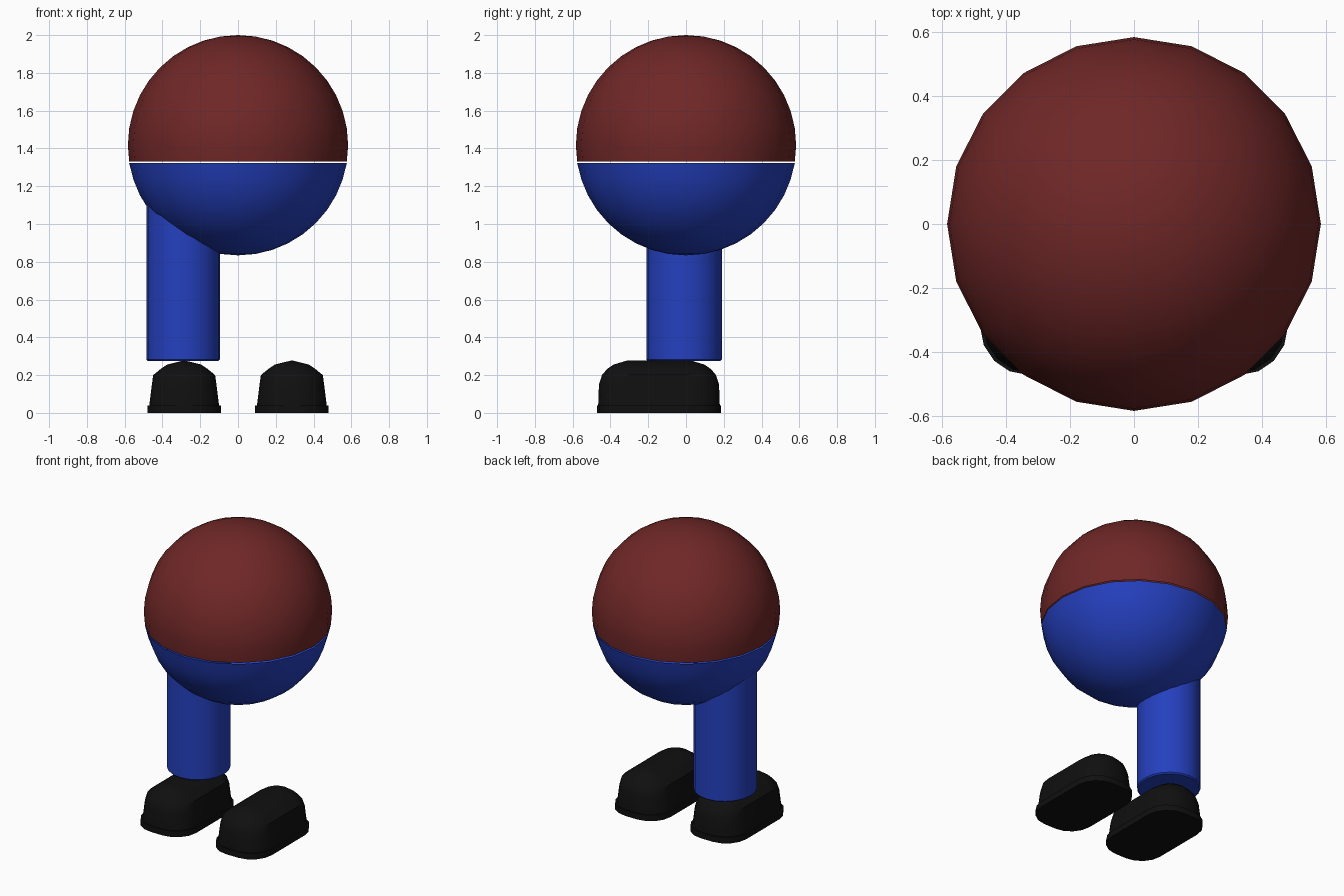
import bpy, bmesh, math

if "Cube" in bpy.data.objects:
    bpy.data.objects.remove(bpy.data.objects["Cube"])


def material(name, rgb):
    m = bpy.data.materials.new(name)
    m.diffuse_color = (*rgb, 1)
    m.use_nodes = True
    m.node_tree.nodes["Principled BSDF"].inputs["Base Color"].default_value = m.diffuse_color
    return m


RED = material("dark red", (0.16, 0.02, 0.02))
BLUE = material("blue", (0.018, 0.051, 0.52))
BLACK = material("black", (0.005, 0.005, 0.005))


def loft(name, rings, mat, cap_start=False, cap_end=False, angle=35):
    """Skin a list of equally sized point rings, ordered bottom to top."""
    bm = bmesh.new()
    loops = [[bm.verts.new(p) for p in ring] for ring in rings]
    n = len(loops[0])
    for a, b in zip(loops, loops[1:]):
        for i in range(n):
            j = (i + 1) % n
            bm.faces.new((a[i], a[j], b[j], b[i]))
    if cap_start:
        bm.faces.new(loops[0][::-1])
    if cap_end:
        bm.faces.new(loops[-1])
    bmesh.ops.remove_doubles(bm, verts=bm.verts, dist=0.0001)
    bmesh.ops.recalc_face_normals(bm, faces=bm.faces)
    me = bpy.data.meshes.new(name)
    bm.to_mesh(me)
    bm.free()
    me.materials.append(mat)
    ob = bpy.data.objects.new(name, me)
    bpy.context.collection.objects.link(ob)
    bpy.ops.object.select_all(action='DESELECT')
    ob.select_set(True)
    bpy.context.view_layer.objects.active = ob
    bpy.ops.object.shade_smooth_by_angle(angle=math.radians(angle))
    return ob


def ellipse(cx, cy, z, rx, ry, n=20):
    return [(cx + rx * math.cos(2 * math.pi * i / n),
             cy + ry * math.sin(2 * math.pi * i / n), z) for i in range(n)]


def rounded_rect(cx, cy, z, hx, hy, radius, steps=4):
    r = min(radius, hx)
    pts = []
    for q, (sx, sy) in enumerate(((1, 1), (-1, 1), (-1, -1), (1, -1))):
        for s in range(steps + 1):
            a = math.pi / 2 * (q + s / steps)
            pts.append((cx + sx * (hx - r) + r * math.cos(a),
                        cy + sy * (hy - r) + r * math.sin(a), z))
    return pts


# Round body split into two shells with a hairline seam between them
R, CZ = 0.583, 1.417


def shell(name, first, last, mat, lift):
    rings = []
    for deg in range(first, last + 1, 9):
        a = math.radians(deg)
        r = R * math.cos(a)
        z = CZ + R * math.sin(a) + (lift if deg == -9 else 0)
        rings.append(ellipse(0, 0, z, r, r))
    loft(name, rings, mat)


shell("lower_body", -90, -9, BLUE, -0.004)
shell("upper_body", -9, 90, RED, 0.004)

# Single leg with a slightly softened lower rim
loft("leg", [ellipse(-0.29, -0.01, z, 0.195 - d, 0.2 - d)
             for z, d in ((0.275, 0.008), (0.283, 0), (1.18, 0))],
     BLUE, True, True)

# Pair of shoes: sole plate and rounded upper
CY = -0.143
UPPER = [(0.038, 0.185, 0.322), (0.15, 0.171, 0.318), (0.2, 0.164, 0.302),
         (0.232, 0.125, 0.275), (0.256, 0.09, 0.24), (0.277, 0.004, 0.17)]
for side, x in (("left", -0.285), ("right", 0.285)):
    loft(side + "_sole", [rounded_rect(x, CY, z, 0.195, 0.328, 0.15)
                          for z in (0, 0.04)], BLACK, True, True)
    loft(side + "_shoe", [rounded_rect(x, CY, z, hx, hy, 0.15)
                          for z, hx, hy in UPPER], BLACK, True, True)
